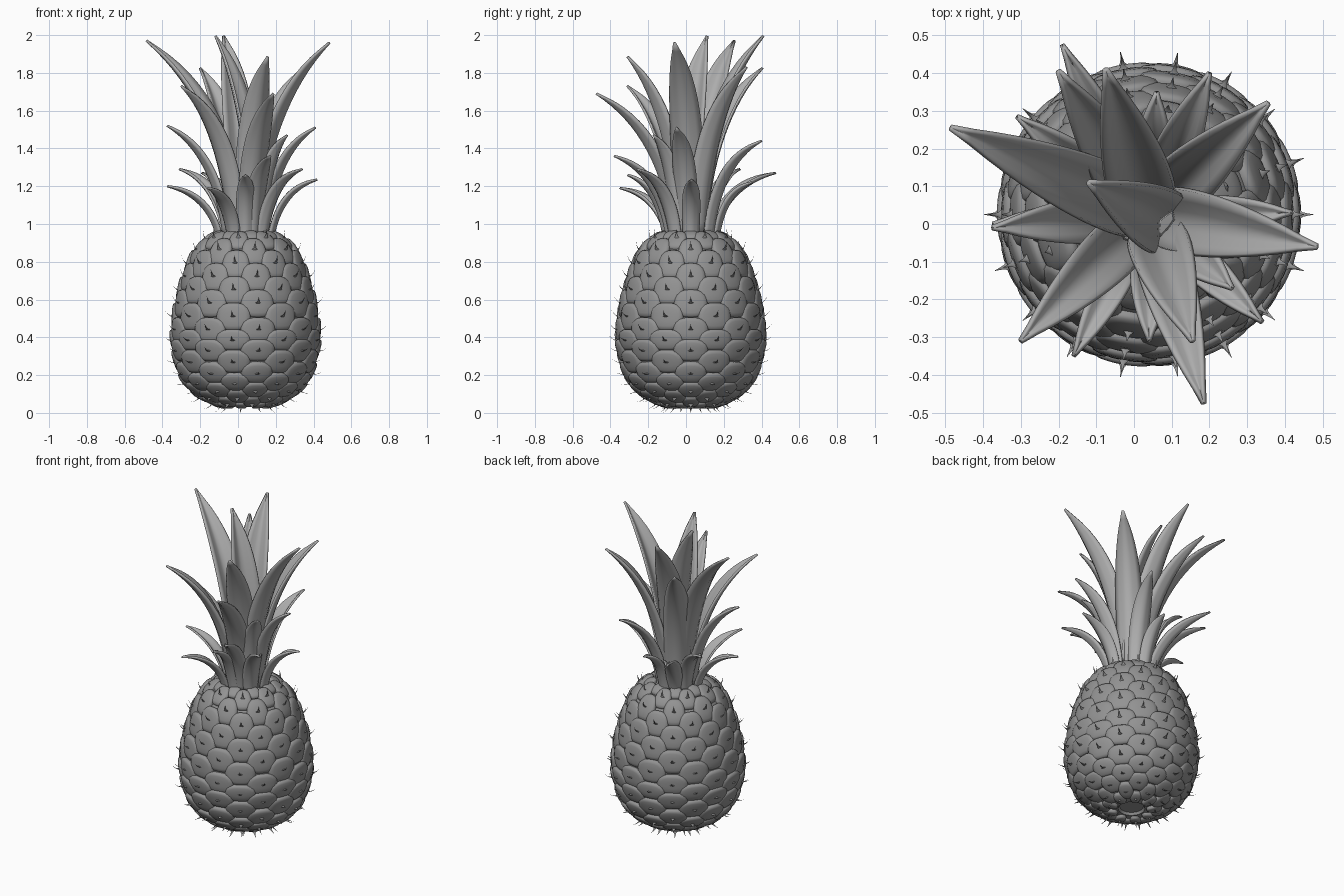
import bpy, bmesh, math
from mathutils import Vector

if "Cube" in bpy.data.objects:
    bpy.data.objects.remove(bpy.data.objects["Cube"])

CX, CY = 0.04, 0.025
UP = Vector((0, 0, 1))


def material(name, g):
    m = bpy.data.materials.new(name)
    m.diffuse_color = (g, g, g, 1)
    m.use_nodes = True
    m.node_tree.nodes["Principled BSDF"].inputs["Base Color"].default_value = m.diffuse_color
    return m


RIND = material("rind_grey", .29)
LEAF = material("leaf_grey", .42)


def finish(bm, name, mat, angle=40):
    bmesh.ops.recalc_face_normals(bm, faces=bm.faces)
    me = bpy.data.meshes.new(name)
    bm.to_mesh(me)
    bm.free()
    me.materials.append(mat)
    ob = bpy.data.objects.new(name, me)
    bpy.context.collection.objects.link(ob)
    bpy.ops.object.select_all(action='DESELECT')
    ob.select_set(True)
    bpy.context.view_layer.objects.active = ob
    bpy.ops.object.shade_smooth_by_angle(angle=math.radians(angle))
    return ob


# Smooth fruit profile (radius, height), sampled with arc length
PTS = [(.08, .03), (.14, .038), (.205, .064), (.28, .112), (.347, .2), (.385, .34), (.388, .44),
       (.365, .6), (.31, .78), (.255, .88), (.18, .94), (.12, .955)]
prof = []
ext = [PTS[0]] + PTS + [PTS[-1]]
for i in range(1, len(ext) - 2):
    a, b, c, d = (Vector(p) for p in ext[i - 1:i + 3])
    for k in range(8):
        t = k / 8
        prof.append(0.5 * (2 * b + (c - a) * t + (2 * a - 5 * b + 4 * c - d) * t * t
                           + (3 * b - a - 3 * c + d) * t ** 3))
prof.append(Vector(PTS[-1]))
arc = [0]
for a, b in zip(prof, prof[1:]):
    arc.append(arc[-1] + (b - a).length)


def at(s):
    """Profile point and outward normal at arc length s."""
    s = min(max(s, 0), arc[-1])
    i = next(k for k in range(len(arc) - 1) if arc[k + 1] >= s)
    a, b = prof[i], prof[i + 1]
    d = (b - a).normalized()
    return a.lerp(b, (s - arc[i]) / (arc[i + 1] - arc[i])), Vector((d.y, -d.x))


def s_of_z(z):
    i = next((k for k in range(len(prof) - 1) if prof[k + 1].y >= z), len(prof) - 2)
    return arc[i] + (arc[i + 1] - arc[i]) * (z - prof[i].y) / (prof[i + 1].y - prof[i].y)


def surf(th, s, h):
    p, n = at(s)
    q = p + n * h
    return Vector((CX + q.x * math.cos(th), CY + q.x * math.sin(th), max(q.y, 0.003)))


# Fruit core under the scales, with a hollow at the bottom
bm = bmesh.new()
core = [(0, .055), (.07, .055)] + [tuple(at(s)[0] - at(s)[1] * .01) for s in
                                   [arc[-1] * k / 30 for k in range(31)]] + [(0, .96)]
N = 48
rings = [[bm.verts.new((CX + r * math.cos(2 * math.pi * k / N), CY + r * math.sin(2 * math.pi * k / N), z))
          for k in range(N)] for r, z in core]
for a, b in zip(rings, rings[1:]):
    for k in range(N):
        bm.faces.new((a[k], a[(k + 1) % N], b[(k + 1) % N], b[k]))
bmesh.ops.remove_doubles(bm, verts=bm.verts, dist=1e-5)
finish(bm, "fruit_core", RIND)

# Overlapping domed scales in staggered rows, each with a curved thorn
ROWS = [.037, .055, .085, .12, .16, .21, .27, .33, .385, .44, .51, .58, .65, .72, .79, .86, .92, .945]
ss = [s_of_z(z) for z in ROWS]
scales, thorns = bmesh.new(), bmesh.new()
SEG = 20
for i, s0 in enumerate(ss):
    hs = (ss[min(i + 1, len(ss) - 1)] - ss[max(i - 1, 0)]) / 2
    if i in (0, len(ss) - 1):
        hs *= 1.7
    hs *= 1.03
    size = min(1, hs / .06)
    tilt = .007 * min(1, i / 8)
    for j in range(9):
        th0 = math.radians(40 * j + (0 if i % 2 else 20))
        loops = []
        for rho, h in ((.35, .011), (.7, .0095), (.9, .006), (1, -.003), (1, -.016)):
            loop = []
            for k in range(SEG):
                a = 2 * math.pi * k / SEG
                c, d = math.cos(a), math.sin(a)
                e = 2.7 if d > 0 else 3.2
                m = (abs(c) ** e + abs(d) ** e) ** (-1 / e) * rho
                loop.append(scales.verts.new(surf(th0 + math.radians(14) * m * c, s0 + hs * m * d,
                                                  h + tilt * m * d)))
            loops.append(loop)
        scales.faces.new(loops[0])
        for p, q in zip(loops, loops[1:]):
            for k in range(SEG):
                scales.faces.new((p[k], p[(k + 1) % SEG], q[(k + 1) % SEG], q[k]))

        # Thorn, flat and bent along the surface
        if i == len(ss) - 1:
            continue
        base = surf(th0, s0, .007)
        out = (surf(th0, s0, .03) - surf(th0, s0, .022)).normalized()
        side = Vector((-math.sin(th0), math.cos(th0), 0))
        along = out.cross(side)
        prev = None
        for t, w in ((0, .017), (.3, .006), (.65, .003), (1, .0008)):
            c = base + out * (.041 * t * size) + along * (.026 * t * t * size)
            ring = []
            for k in range(6):
                a = math.pi * k / 3
                v = c + side * (w * math.cos(a) * size) + along * (w * .3 * math.sin(a) * size)
                v.z = max(v.z, 0)
                ring.append(thorns.verts.new(v))
            if prev:
                for k in range(6):
                    thorns.faces.new((prev[k], prev[(k + 1) % 6], ring[(k + 1) % 6], ring[k]))
            prev = ring
        thorns.faces.new(prev)
finish(scales, "fruit_scales", RIND, 50)
finish(thorns, "thorns", RIND, 60)


# Crown leaf: cupped blade along a curve, tapering to the tip
def leaf(n, tip):
    tip = Vector(tip)
    k = min(max((tip.z - 1.2) / .8, 0), 1)
    hor = Vector((tip.x - CX, tip.y - CY, 0))
    reach, d = hor.length, hor.normalized()
    side = Vector((-d.y, d.x, 0))
    r0 = .15 - .085 * k if reach > .25 else -.03
    p0 = Vector((CX, CY, .93)) + d * r0
    dh, dz = reach - r0, tip.z - .93
    p1 = p0 + d * (dh * (.2 - .08 * k)) + UP * (dz * (.8 - .15 * k))
    half = .05 + .05 * k
    bm = bmesh.new()
    rows = []
    for a in range(17):
        t = a / 16
        p = p0 * (1 - t) ** 2 + p1 * (2 * t * (1 - t)) + tip * t * t
        tan = ((p1 - p0) * (1 - t) + (tip - p1) * t).normalized()
        inner = UP * tan.dot(d) - d * tan.z
        w = half * max((1 - t ** 2.6) * (.75 + .5 * t), .05)
        rows.append([bm.verts.new(p + side * (w * u) + inner * (w * .6 * abs(u) ** 1.35))
                     for u in (-1, -.66, -.33, 0, .33, .66, 1)])
    for a, b in zip(rows, rows[1:]):
        for c in range(6):
            bm.faces.new((a[c], a[c + 1], b[c + 1], b[c]))
    ob = finish(bm, f"crown_leaf_{n}", LEAF, 45)
    mod = ob.modifiers.new("thickness", 'SOLIDIFY')
    mod.thickness = .012
    mod.offset = 0


TIPS = [(-.485, .255, 1.97), (-.19, .475, 1.27), (-.2, .405, 1.825), (-.075, .41, 1.995),
        (-.31, .285, 1.29), (.2, .40, 1.44), (.355, .32, 1.83), (.485, -.06, 1.96), (.42, .03, 1.235),
        (.41, -.05, 1.51), (-.375, -.01, 1.52), (-.375, 0, 1.2), (.185, -.475, 1.69),
        (.155, -.31, 1.885), (.34, -.26, 1.29), (-.16, -.35, 1.19), (.17, -.38, 1.36),
        (.04, -.31, 1.26), (.06, .35, 1.22), (.26, -.17, 1.47), (-.12, .11, 1.995), (-.3, -.31, 1.73)]
for n, tip in enumerate(TIPS):
    leaf(n + 1, tip)
